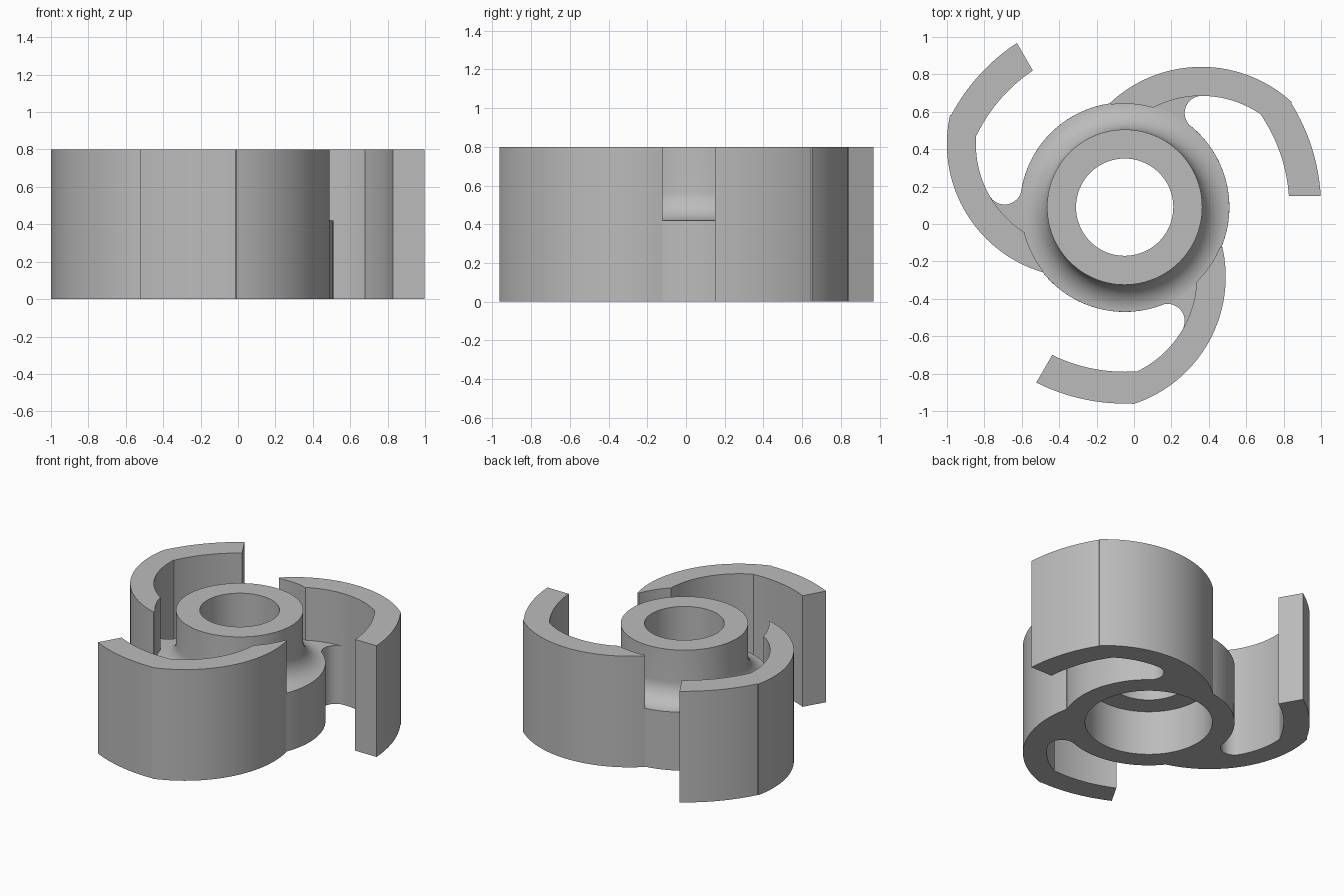
import bpy, bmesh, math
from mathutils import Matrix, Vector

default = bpy.data.objects.get("Cube")
if default:
    bpy.data.objects.remove(default, do_unlink=True)

HEIGHT, FLANGE_Z = 0.8, 0.42
AXIS = Vector((-0.05, 0.09, 0))          # hub axis
ARM_CENTRE = (0.41, 0.035)               # arm curl centre, relative to axis
SLOT_CENTRE = (0.413, 0.503)             # rounded slot end, relative to axis

grey = bpy.data.materials.new("plain grey")
grey.use_nodes = True
grey.diffuse_color = (0.5, 0.5, 0.5, 1)
grey.node_tree.nodes["Principled BSDF"].inputs["Base Color"].default_value = (0.5, 0.5, 0.5, 1)


def arc(centre, radius, start, end, steps=24):
    angles = [math.radians(start + (end - start) * i / steps) for i in range(steps + 1)]
    return [(centre[0] + radius * math.cos(a), centre[1] + radius * math.sin(a)) for a in angles]


def finish(bm, name):
    bmesh.ops.remove_doubles(bm, verts=bm.verts, dist=1e-5)
    bmesh.ops.recalc_face_normals(bm, faces=bm.faces)
    mesh = bpy.data.meshes.new(name)
    bm.to_mesh(mesh)
    bm.free()
    mesh.materials.append(grey)
    obj = bpy.data.objects.new(name, mesh)
    obj.location = AXIS
    bpy.context.collection.objects.link(obj)
    return obj


def prism(outline, height, angle, name):
    bm = bmesh.new()
    base = bm.faces.new([bm.verts.new((x, y, 0)) for x, y in outline])
    top = bmesh.ops.extrude_face_region(bm, geom=[base])["geom"]
    bmesh.ops.translate(bm, vec=(0, 0, height), verts=[v for v in top if isinstance(v, bmesh.types.BMVert)])
    bmesh.ops.rotate(bm, verts=bm.verts, matrix=Matrix.Rotation(angle, 3, "Z"))
    return finish(bm, name)


def lathe(profile, name, steps=120):
    bm = bmesh.new()
    verts = [bm.verts.new((r, 0, z)) for r, z in profile]
    edges = [bm.edges.new((a, b)) for a, b in zip(verts, verts[1:] + verts[:1])]
    bmesh.ops.spin(bm, geom=verts + edges, axis=(0, 0, 1), cent=(0, 0, 0),
                   angle=math.tau, steps=steps)
    return finish(bm, name)


# Hub: stepped bore, flange and concave fillet up to the collar
fillet = arc((0.565, 0.57), 0.15, 268, 180, 14)
hub = lathe([(0.415, 0), (0.56, 0)] + fillet +
            [(0.415, HEIGHT), (0.26, HEIGHT), (0.26, 0.32), (0.415, 0.32)], "hub_with_arms")

# Curved arm: curled root, then a tip concentric with the hub
arm_outline = (arc(ARM_CENTRE, 0.715, 133, 47.6, 40) + arc((0, 0), 1.05, 32, 3.27, 16) +
               arc((0, 0), 0.88, 3.9, 33.9, 16) + arc(ARM_CENTRE, 0.56, 55.2, 116, 30) +
               arc((0, 0), 0.553, 74, 97.5, 10))
# Low web with the rounded end of the slot
web_outline = (arc(SLOT_CENTRE, 0.092, 90, 230.6, 18) + arc((0, 0), 0.53, 51, 76, 8) +
               arc(ARM_CENTRE, 0.58, 118, 92, 10))

# Three arms and webs fused to the hub
for i in range(3):
    turn = i * math.tau / 3
    for part in (prism(arm_outline, HEIGHT, turn, "arm"),
                 prism(web_outline, FLANGE_Z, turn, "web")):
        bpy.context.view_layer.objects.active = hub
        union = hub.modifiers.new("union", "BOOLEAN")
        union.operation, union.solver, union.object = "UNION", "EXACT", part
        bpy.ops.object.modifier_apply(modifier=union.name)
        bpy.data.objects.remove(part, do_unlink=True)

bpy.ops.object.select_all(action="DESELECT")
hub.select_set(True)
bpy.context.view_layer.objects.active = hub
bpy.ops.object.shade_smooth_by_angle(angle=math.radians(20))
